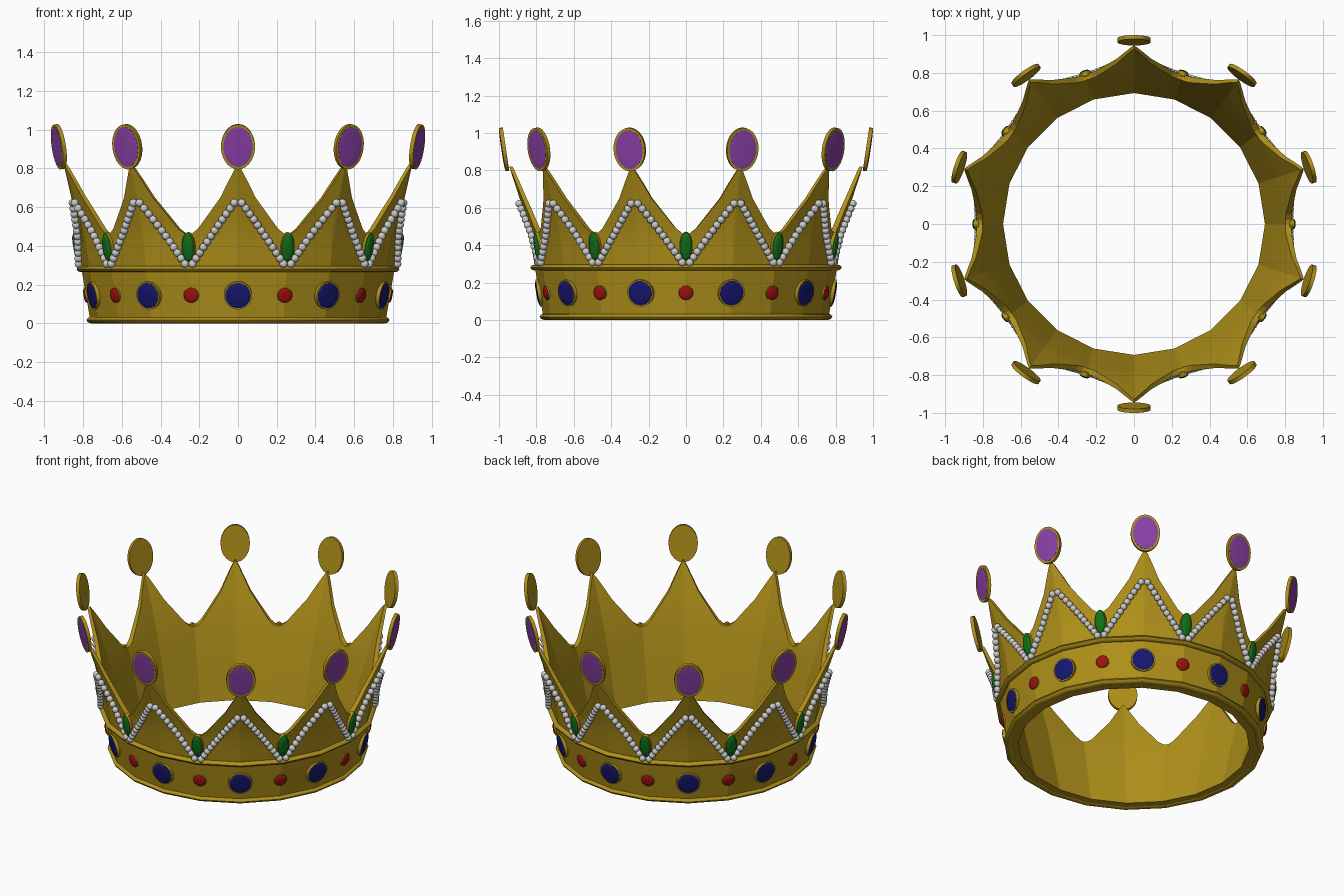
import bpy, bmesh
from math import pi, sin, cos, radians
from mathutils import Matrix, Vector

if "Cube" in bpy.data.objects:
    bpy.data.objects.remove(bpy.data.objects["Cube"])

N = 10                      # crown points
STEP = pi / N               # angle from a peak to the next valley
SUB = 8                     # columns between a peak and a valley


def material(name, rgb):
    m = bpy.data.materials.new(name)
    m.diffuse_color = (*rgb, 1)
    m.use_nodes = True
    m.node_tree.nodes["Principled BSDF"].inputs["Base Color"].default_value = m.diffuse_color
    return m


GOLD = material("gold", (0.43, 0.28, 0.01))
BLUE = material("sapphire", (0.008, 0.008, 0.16))
RED = material("ruby", (0.36, 0.005, 0.005))
GREEN = material("emerald", (0.005, 0.16, 0.01))
PURPLE = material("amethyst", (0.25, 0.05, 0.38))
WHITE = material("pearl", (0.75, 0.75, 0.75))


def finish(bm, name, mat, smooth=None):
    bmesh.ops.recalc_face_normals(bm, faces=bm.faces)
    me = bpy.data.meshes.new(name)
    bm.to_mesh(me)
    bm.free()
    me.materials.append(mat)
    ob = bpy.data.objects.new(name, me)
    bpy.context.collection.objects.link(ob)
    if smooth:
        bpy.context.view_layer.objects.active = ob
        ob.select_set(True)
        bpy.ops.object.shade_smooth_by_angle(angle=radians(smooth))
        ob.select_set(False)
    return ob


def lerp(table, x):
    for (a, va), (b, vb) in zip(table, table[1:]):
        if x <= b:
            return va + (vb - va) * max(0, x - a) / (b - a)
    return table[-1][1]


OUTER = [(0, .76), (.28, .808), (.46, .835), (.62, .88), (.82, .945)]
THICK = [(0, .068), (.28, .05), (.46, .032), (.82, .018)]
TOP = [(0, .82), (.06, .795), (.33, .65), (.6, .553), (.8, .487), (.92, .464), (1, .46)]


def polar(a, r, z):
    return Vector((r * cos(a), r * sin(a), z))


def on_wall(k, t, z, offset=0.0):
    """Point on the 20-sided wall; t runs along the flat side after corner k."""
    r = lerp(OUTER, z) + offset
    a = -pi / 2 + k * STEP
    return polar(a, r, z).lerp(polar(a + STEP, r, z), t)


# pointed wall: closed inner and outer shells
bm = bmesh.new()
ROWS = 8
cols = []
for k in range(2 * N):
    for i in range(SUB):
        t = [0, .06, .18, .33, .5, .66, .8, .92][i]
        if k % 2:
            t = 1 - [1, .92, .8, .66, .5, .33, .18, .06][i]
        top = lerp(TOP, t if k % 2 == 0 else 1 - t)
        zs = [0.005, .14, .28] + [.28 + (top - .28) * j / (ROWS - 2) for j in range(1, ROWS - 1)]
        out = [bm.verts.new(on_wall(k, t, z)) for z in zs]
        inn = [bm.verts.new(on_wall(k, t, z, -lerp(THICK, z))) for z in reversed(zs)]
        cols.append(out + inn)
for a, b in zip(cols, cols[1:] + cols[:1]):
    for j in range(len(a)):
        n = (j + 1) % len(a)
        bm.faces.new((a[j], b[j], b[n], a[n]))
finish(bm, "crown_wall", GOLD, 15)


# rounded rims around the band
def rim(name, r, z, w, h):
    bm = bmesh.new()
    rings = []
    for k in range(2 * N):
        a = -pi / 2 + k * STEP
        rings.append([bm.verts.new(polar(a, r + w * cos(s * pi / 4), z + h * sin(s * pi / 4)))
                      for s in range(8)])
    for a, b in zip(rings, rings[1:] + rings[:1]):
        for j in range(8):
            n = (j + 1) % 8
            bm.faces.new((a[j], b[j], b[n], a[n]))
    finish(bm, name, GOLD, 50)


rim("bottom_rim", .757, .017, .025, .017)
rim("upper_rim", .808, .28, .025, .016)


def frame(angle, r, z, tilt):
    """Local x across, y up the wall, z outward."""
    rad = Vector((cos(angle), sin(angle), 0))
    side = Vector((-sin(angle), cos(angle), 0))
    up = rad * sin(tilt) + Vector((0, 0, cos(tilt)))
    m = Matrix((side, up, side.cross(up))).transposed().to_4x4()
    m.translation = polar(angle, r, z)
    return m


def loft(bm, m, w, h, layers, n):
    """Stack of ellipses (scale, height), closed at both ends."""
    rings = [[bm.verts.new(m @ Vector((w * s * cos(2 * pi * i / n), h * s * sin(2 * pi * i / n), d)))
              for i in range(n)] for s, d in layers]
    for a, b in zip(rings, rings[1:]):
        for i in range(n):
            j = (i + 1) % n
            bm.faces.new((a[i], a[j], b[j], b[i]))
    bm.faces.new(rings[0][::-1])
    bm.faces.new(rings[-1])


def gem_row(name, mat, start, r, z, tilt, w, h, border, back, front, dome, n=20):
    setting, stones = bmesh.new(), bmesh.new()
    for k in range(N):
        m = frame(-pi / 2 + start + k * 2 * STEP, r, z, radians(tilt))
        loft(setting, m, w, h, [(1, back), (1, front)], n)
        loft(stones, m, w - border, h - border,
             [(1, front - .004), (1, front + .001), (.8, front + dome * .7), (.45, front + dome)], n)
    finish(setting, name + "_settings", GOLD, 40)
    finish(stones, name + "_gems", mat)


gem_row("peak_amethyst", PURPLE, 0, .973, .912, 8.5, .088, .117, .013, -.011, .010, .004, 28)
gem_row("band_sapphire", BLUE, 0, .783, .145, 10, .073, .073, .007, -.035, .010, .008, 24)
gem_row("band_ruby", RED, STEP, .783, .145, 10, .041, .041, .003, -.02, .004, .010, 16)
gem_row("valley_emerald", GREEN, STEP, .826, .393, 10, .036, .078, .003, -.015, .010, .014, 20)

# zigzag string of pearls
bm = bmesh.new()
COUNT = 12
for k in range(2 * N):
    for i in range(COUNT):
        s = i / (COUNT - 1)
        t = .07 + .85 * s
        z = .622 - .315 * s
        if k % 2:
            t = 1 - t
        bmesh.ops.create_uvsphere(bm, u_segments=12, v_segments=8, radius=.0205,
                                  matrix=Matrix.Translation(on_wall(k, t, z, .014)))
finish(bm, "pearl_string", WHITE, 60)
